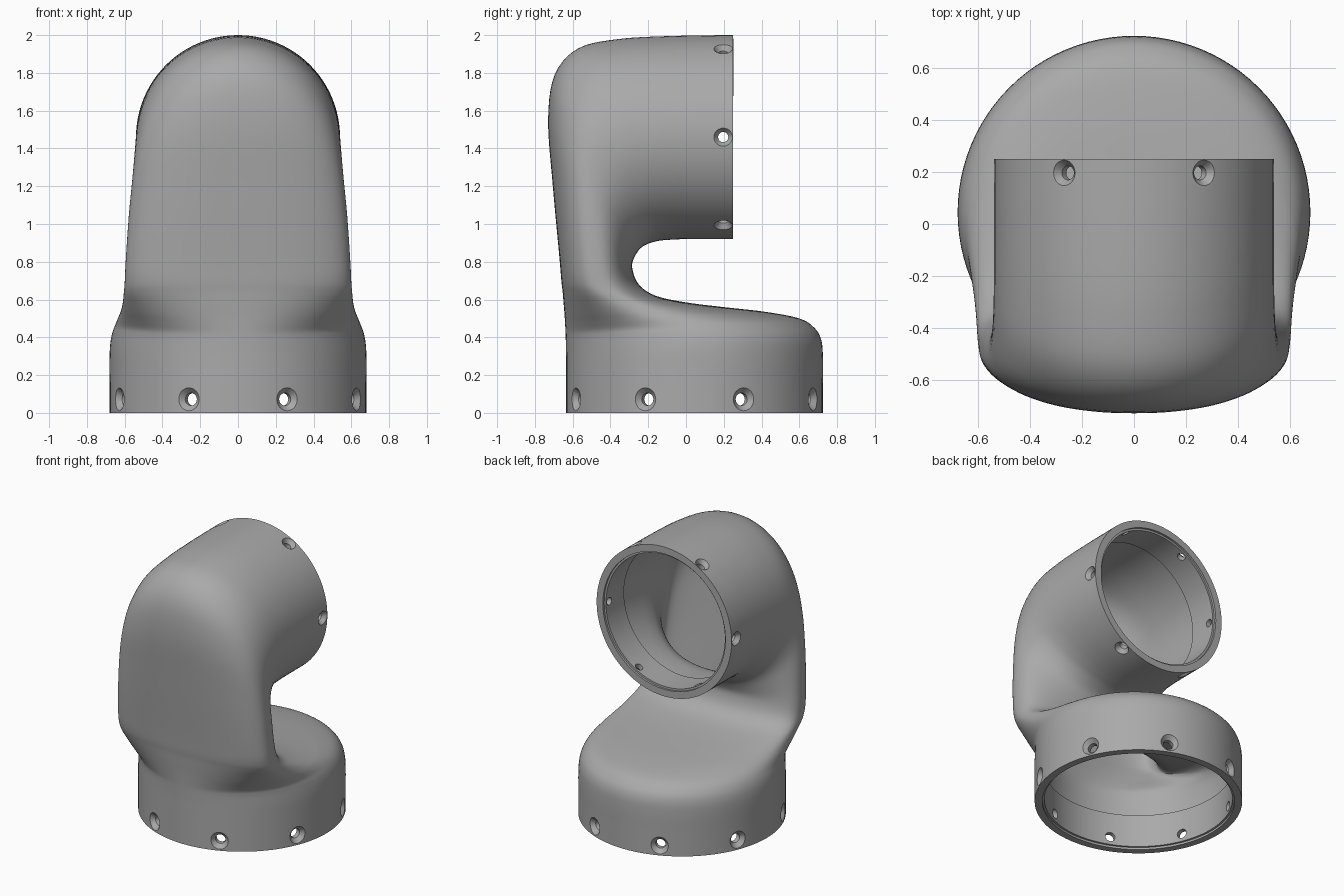
import bpy, bmesh
from math import sin, cos, pi, radians
from mathutils import Matrix, Vector

cube = bpy.data.objects.get("Cube")
if cube:
    bpy.data.objects.remove(cube, do_unlink=True)

BASE_Y, BASE_R = 0.045, 0.68      # upright base socket
TOP_Z, TOP_R = 1.46, 0.54         # sideways upper socket
SEGMENTS, STEPS, WALL = 96, 5, 0.05

grey = bpy.data.materials.new("satin grey")
grey.use_nodes = True
grey.diffuse_color = (0.4, 0.4, 0.4, 1)
grey.node_tree.nodes["Principled BSDF"].inputs["Base Color"].default_value = (0.4, 0.4, 0.4, 1)


def make_object(name, bm):
    bmesh.ops.recalc_face_normals(bm, faces=bm.faces)
    mesh = bpy.data.meshes.new(name)
    bm.to_mesh(mesh)
    bm.free()
    obj = bpy.data.objects.new(name, mesh)
    bpy.context.collection.objects.link(obj)
    mesh.materials.append(grey)
    return obj


def bridge(bm, rings, closed=False):
    pairs = list(zip(rings, rings[1:]))
    if closed:
        pairs.append((rings[-1], rings[0]))
    for a, b in pairs:
        n = len(a)
        for i in range(n):
            j = (i + 1) % n
            bm.faces.new((a[i], a[j], b[j], b[i]))


def revolve(bm, profile, matrix, segments, closed=False):
    """Spin (radius, height) points about local z."""
    rings = []
    for r, h in profile:
        rings.append([bm.verts.new(matrix @ Vector((r * cos(a), r * sin(a), h)))
                      for a in (2 * pi * i / segments for i in range(segments))])
    bridge(bm, rings, closed)
    if not closed:
        bm.faces.new(rings[0])
        bm.faces.new(rings[-1])


def apply_modifier(obj, mod):
    bpy.context.view_layer.objects.active = obj
    bpy.ops.object.modifier_apply(modifier=mod.name)


# Cross-sections of the elbow: front y, front z, back y, back z, half width
sections = [
    (-.635, 0, .725, 0, .68),
    (-.635, .15, .725, .15, .68),
    (-.635, .3, .725, .3, .68),
    (-.636, .36, .715, .39, .675),
    (-.637, .4, .68, .45, .665),
    (-.638, .43, .6, .5, .65),
    (-.64, .47, .42, .535, .635),
    (-.643, .52, .2, .56, .62),
    (-.648, .58, 0, .585, .61),
    (-.653, .64, -.16, .62, .605),
    (-.66, .7, -.25, .68, .6),
    (-.67, .82, -.285, .77, .595),
    (-.705, 1.2, -.27, .83, .58),
    (-.73, 1.55, -.23, .88, .56),
    (-.695, 1.79, -.16, .908, .548),
    (-.57, 1.93, -.08, .917, .542),
    (-.35, 1.98, 0, .92, .54),
    (-.05, 1.996, .1, .92, .54),
    (.25, 2, .25, .92, .54),
]


def catmull(p0, p1, p2, p3, t):
    return tuple(0.5 * (2 * b + (c - a) * t + (2 * a - 5 * b + 4 * c - d) * t * t
                        + (3 * b - a - 3 * c + d) * t ** 3)
                 for a, b, c, d in zip(p0, p1, p2, p3))


def smooth_sections(rows):
    last = len(rows) - 1
    for i in range(last):
        near = [rows[max(0, min(last, i + k))] for k in (-1, 0, 1, 2)]
        for s in range(STEPS):
            yield catmull(*near, s / STEPS)
    yield rows[-1]


def section_ring(bm, row):
    fy, fz, by, bz, width = row
    front, back = Vector((0, fy, fz)), Vector((0, by, bz))
    centre, half = (front + back) / 2, (back - front) / 2
    # flatter sections get fuller corners
    power = 2 / (2 + 0.8 * max(0, 1 - half.length / width))
    ring = []
    for i in range(SEGMENTS):
        a = 2 * pi * i / SEGMENTS
        c, s = cos(a), sin(a)
        c = abs(c) ** power * (1 if c > 0 else -1)
        s = abs(s) ** power * (1 if s > 0 else -1)
        ring.append(bm.verts.new(centre + half * c + Vector((width * s, 0, 0))))
    return ring


# Hollow elbow shell
bm = bmesh.new()
bridge(bm, [section_ring(bm, row) for row in smooth_sections(sections)])
shell = make_object("elbow_shell", bm)
if shell.data.polygons[0].normal.dot(shell.data.polygons[0].center - Vector((0, BASE_Y, 0))) < 0:
    shell.data.flip_normals()
thick = shell.modifiers.new("wall", "SOLIDIFY")
thick.thickness, thick.offset = WALL, -1
apply_modifier(shell, thick)

# Socket frames: local z points from the rim into the part
base_frame = Matrix.Translation((0, BASE_Y, 0))
top_frame = Matrix.Translation((0, 0.25, TOP_Z)) @ Matrix.Rotation(radians(90), 4, "X")


def make_liner(name, frame, radius, depth):
    bm = bmesh.new()
    outer, inner = radius - WALL + 0.004, radius - WALL - 0.014
    revolve(bm, [(outer, .015), (outer, depth), (inner, depth), (inner, .015)],
            frame, SEGMENTS, closed=True)
    return make_object(name, bm)


liners = [make_liner("base_socket_liner", base_frame, BASE_R, 0.25),
          make_liner("upper_socket_liner", top_frame, TOP_R, 0.22)]

# Countersunk screw holes around both sockets
bm = bmesh.new()


def drill(frame, radius, count, start, height, size):
    for i in range(count):
        turn = Matrix.Rotation(start + 2 * pi * i / count, 4, "Z")
        aim = (frame @ turn @ Matrix.Translation((radius, 0, height))
               @ Matrix.Rotation(radians(90), 4, "Y"))
        revolve(bm, [(size * .52, -.12), (size * .52, -.03), (size, .003), (size, .05)], aim, 24)


drill(base_frame, BASE_R, 8, radians(22.5), 0.072, 0.064)
drill(top_frame, TOP_R, 6, 0, 0.053, 0.052)
cutter = make_object("screw_hole_cutter", bm)
cutter.hide_render = True

for part in [shell] + liners:
    cut = part.modifiers.new("holes", "BOOLEAN")
    cut.operation, cut.solver, cut.object = "DIFFERENCE", "EXACT", cutter
    apply_modifier(part, cut)
    bpy.ops.object.select_all(action="DESELECT")
    part.select_set(True)
    bpy.context.view_layer.objects.active = part
    bpy.ops.object.shade_smooth_by_angle(angle=radians(35))

bpy.data.objects.remove(cutter, do_unlink=True)
